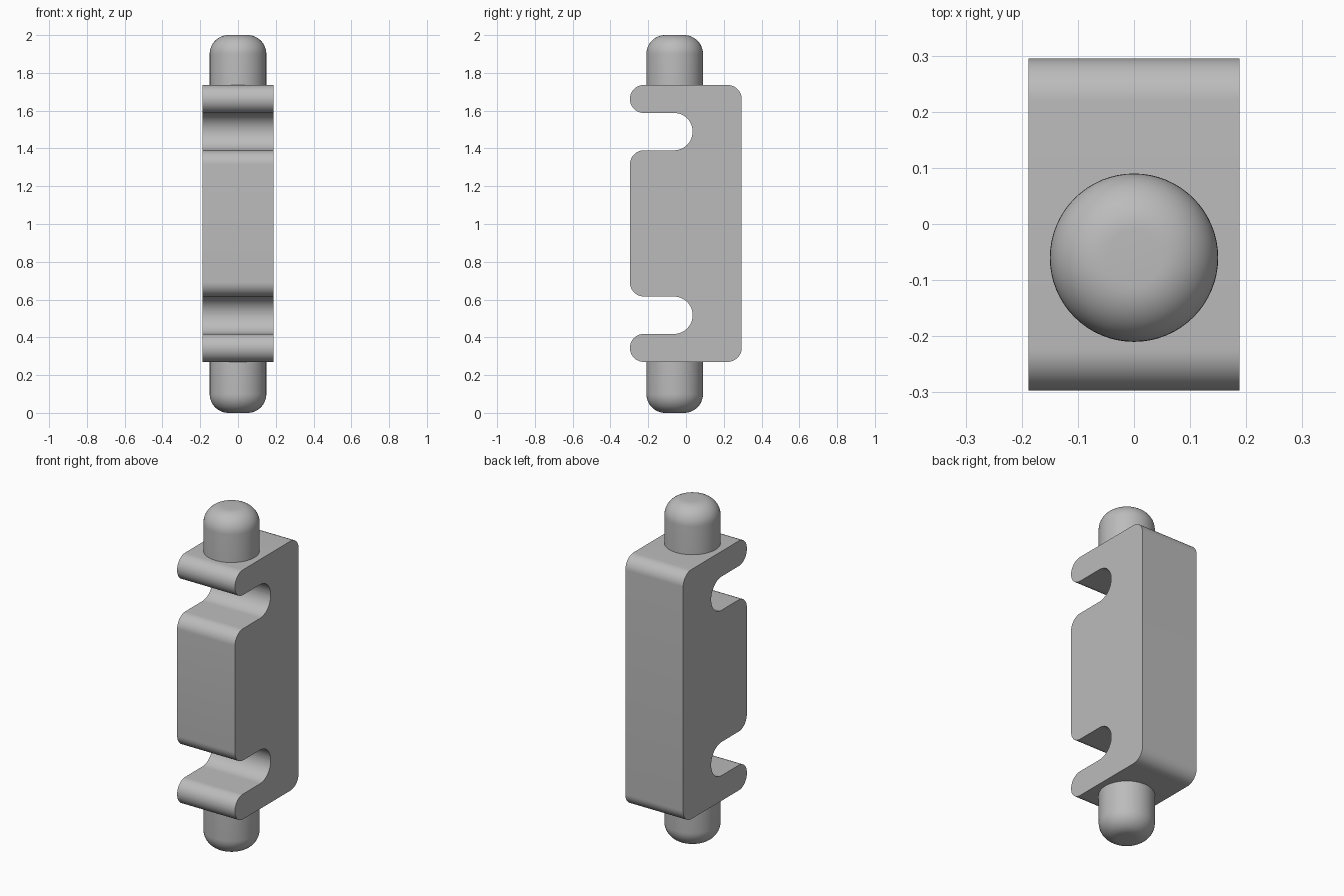
import bpy, bmesh, math
from mathutils import Vector

cube = bpy.data.objects.get("Cube")
if cube:
    bpy.data.objects.remove(cube, do_unlink=True)

GREY = (0.5, 0.5, 0.5, 1.0)
mat = bpy.data.materials.new("plain grey")
mat.use_nodes = True
mat.diffuse_color = GREY
mat.node_tree.nodes["Principled BSDF"].inputs["Base Color"].default_value = GREY


def finish(name, bm):
    """Turn a bmesh into a grey object with smooth curves and sharp edges."""
    bmesh.ops.recalc_face_normals(bm, faces=bm.faces)
    mesh = bpy.data.meshes.new(name)
    bm.to_mesh(mesh)
    bm.free()
    mesh.materials.append(mat)
    obj = bpy.data.objects.new(name, mesh)
    bpy.context.collection.objects.link(obj)
    bpy.ops.object.select_all(action='DESELECT')
    obj.select_set(True)
    bpy.context.view_layer.objects.active = obj
    bpy.ops.object.shade_smooth_by_angle(angle=math.radians(30))
    return obj


def rounded(corners, steps=12):
    """Outline with a tangent arc of the given radius at each corner."""
    points = []
    for i, (y, z, r) in enumerate(corners):
        p = Vector((y, z))
        a = (Vector(corners[i - 1][:2]) - p).normalized()
        b = (Vector(corners[(i + 1) % len(corners)][:2]) - p).normalized()
        centre = p + (a + b) * r
        for k in range(steps + 1):
            t = k / steps * math.pi / 2
            points.append(centre - b * r * math.cos(t) - a * r * math.sin(t))
    return points


# Body: side outline with two round-ended slots, mirrored about mid height
MID, HALF_W, FRONT, BACK = 1.003, 0.188, -0.297, 0.295
SLOT_END, SLOT_LOW, SLOT_HIGH, TOP = 0.035, 0.387, 0.585, 0.733
ARM_R = (TOP - SLOT_HIGH) / 2 - 0.0005
SLOT_R = (SLOT_HIGH - SLOT_LOW) / 2 - 0.0005
upper = [(FRONT, SLOT_LOW, 0.075), (SLOT_END, SLOT_LOW, SLOT_R),
         (SLOT_END, SLOT_HIGH, SLOT_R), (FRONT, SLOT_HIGH, ARM_R),
         (FRONT, TOP, ARM_R), (BACK, TOP, 0.075)]
corners = [(y, MID + z, r) for y, z, r in upper]
corners += [(y, MID - z, r) for y, z, r in reversed(upper)]

bm = bmesh.new()
side = bm.faces.new([bm.verts.new((-HALF_W, y, z)) for y, z in rounded(corners)])
extruded = bmesh.ops.extrude_face_region(bm, geom=[side], use_keep_orig=True)
moved = [v for v in extruded["geom"] if isinstance(v, bmesh.types.BMVert)]
bmesh.ops.translate(bm, verts=moved, vec=(2 * HALF_W, 0, 0))
finish("slotted_body", bm)


# Pegs: round pins with softened ends, above and below the body
PEG_R, PEG_Y, ROUND, LENGTH = 0.15, -0.06, 0.1, 0.32
def peg(name, tip, direction):
    bm = bmesh.new()
    bmesh.ops.create_cone(bm, cap_ends=True, segments=64, radius1=PEG_R,
                          radius2=PEG_R, depth=LENGTH)
    rim = [e for e in bm.edges if all(v.co.z * direction > 0 for v in e.verts)]
    bmesh.ops.bevel(bm, geom=rim, offset=ROUND, segments=12, profile=0.5,
                    affect='EDGES')
    bmesh.ops.translate(bm, verts=bm.verts,
                        vec=(0, PEG_Y, tip - direction * LENGTH / 2))
    finish(name, bm)


peg("top_peg", 2.0, 1)
peg("bottom_peg", 0.0, -1)
